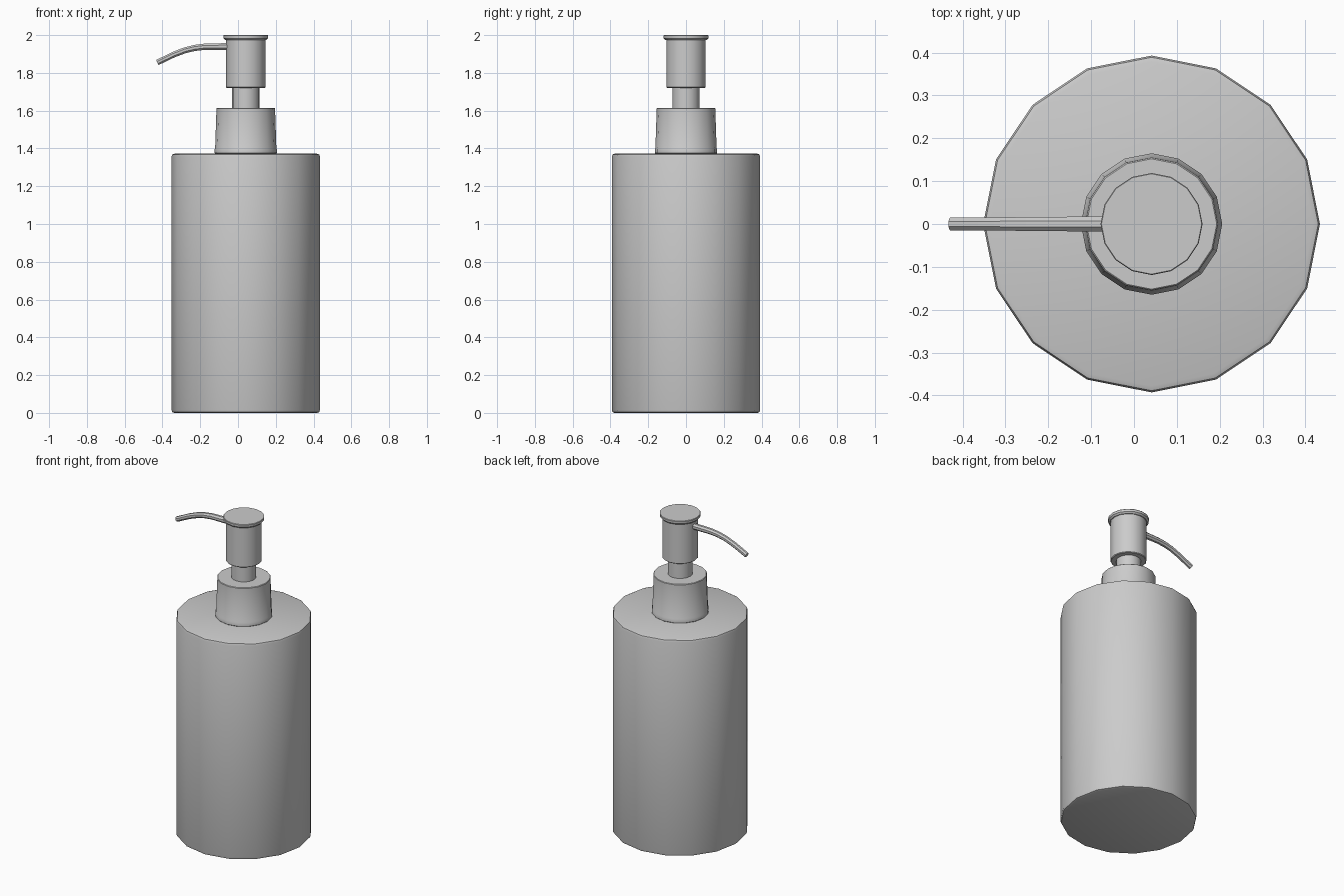
import bpy, bmesh, math
from mathutils import Vector

if "Cube" in bpy.data.objects:
    bpy.data.objects.remove(bpy.data.objects["Cube"])

CX = 0.041   # bottle axis
SIDES = 16


def finish(name, bm, angle=35):
    bmesh.ops.recalc_face_normals(bm, faces=bm.faces)
    mesh = bpy.data.meshes.new(name)
    bm.to_mesh(mesh)
    bm.free()
    ob = bpy.data.objects.new(name, mesh)
    bpy.context.collection.objects.link(ob)
    bpy.ops.object.select_all(action='DESELECT')
    ob.select_set(True)
    bpy.context.view_layer.objects.active = ob
    bpy.ops.object.shade_smooth_by_angle(angle=math.radians(angle))
    return ob


def skin(name, rings):
    """Join equal-sized rings of points into a capped tube."""
    bm = bmesh.new()
    loops = [[bm.verts.new(p) for p in ring] for ring in rings]
    n = len(loops[0])
    for a, b in zip(loops, loops[1:]):
        for i in range(n):
            j = (i + 1) % n
            bm.faces.new((a[i], a[j], b[j], b[i]))
    bm.faces.new(loops[0][::-1])
    bm.faces.new(loops[-1])
    return finish(name, bm)


def lathe(name, profile):
    """Turn (radius, z) points around the bottle axis."""
    angles = [math.tau * i / SIDES for i in range(SIDES)]
    return skin(name, [[(CX + r * math.cos(a), r * math.sin(a), z) for a in angles]
                       for r, z in profile])


def sweep(name, path, sides=8):
    """Round tube along (x, z, radius) points in the y = 0 plane."""
    rings = []
    for i, (x, z, r) in enumerate(path):
        p, q = path[max(i - 1, 0)], path[min(i + 1, len(path) - 1)]
        t = Vector((q[0] - p[0], 0, q[1] - p[1])).normalized()
        up = Vector((-t.z, 0, t.x))
        side = Vector((0, 1, 0))
        rings.append([Vector((x, 0, z))
                      + r * (math.cos(a) * up + math.sin(a) * side)
                      for a in (math.tau * (k + 0.5) / sides for k in range(sides))])
    return skin(name, rings)


# Bottle with softened rims
lathe("bottle", [(0.378, 0), (0.389, 0.004), (0.393, 0.016),
                 (0.393, 1.356), (0.389, 1.368), (0.378, 1.372)])

# Tapered collar with a thin foot
lathe("collar", [(0.158, 1.37), (0.165, 1.376), (0.165, 1.396),
                 (0.162, 1.402), (0.155, 1.612), (0.152, 1.615)])

# Pump stem
lathe("pump_stem", [(0.072, 1.60), (0.072, 1.74)])

# Pump head
lathe("pump_head", [(0.100, 1.720), (0.104, 1.724), (0.104, 1.98)])

# Press cap
lathe("press_cap", [(0.109, 1.974), (0.118, 1.983), (0.119, 1.997), (0.117, 2.0)])

# Curved spout
sweep("spout", [(-0.03, 1.940, 0.020), (-0.18, 1.938, 0.018), (-0.23, 1.932, 0.0175),
                (-0.28, 1.920, 0.017), (-0.34, 1.897, 0.0165), (-0.427, 1.855, 0.016)])
